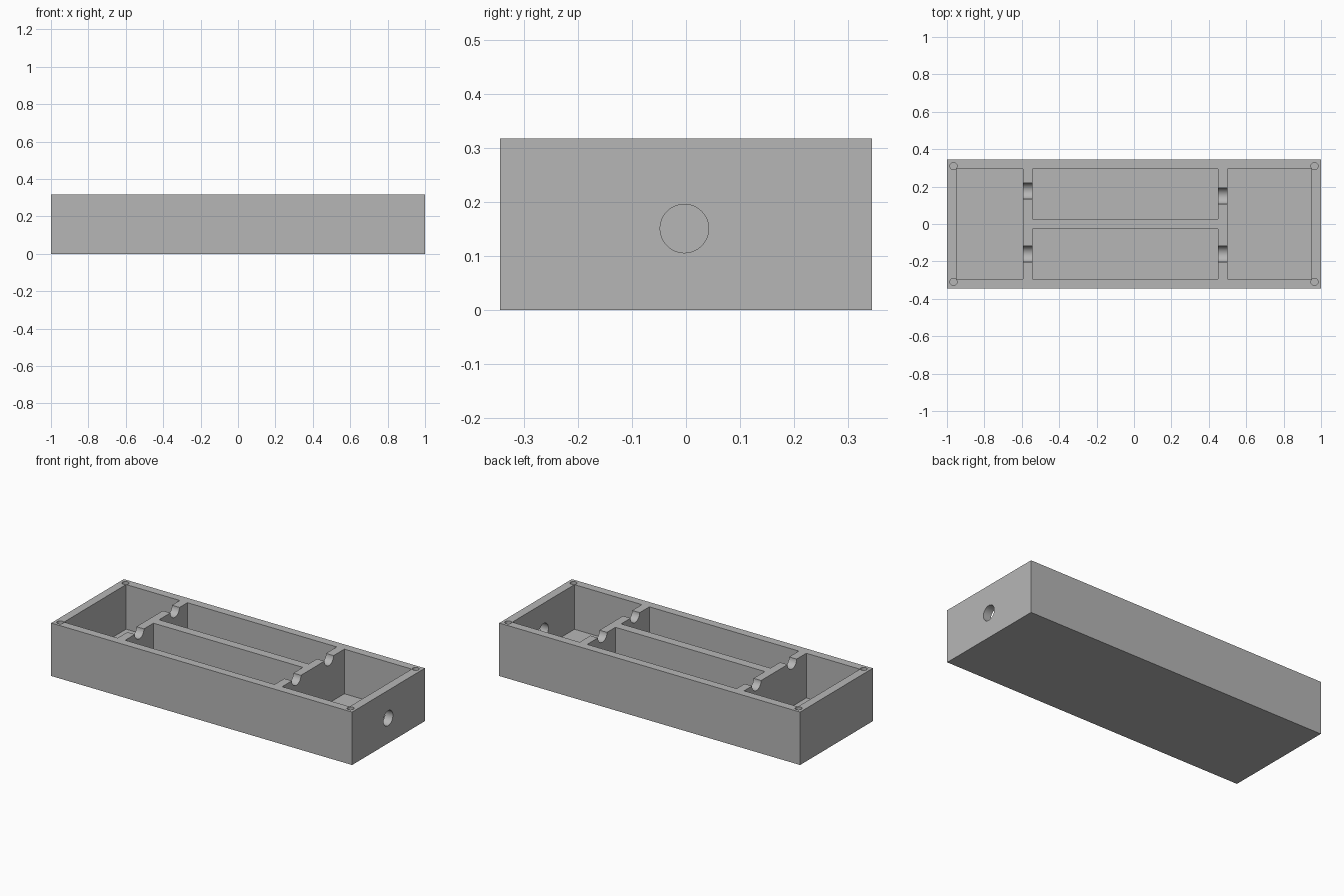
import bpy
import math

cube = bpy.data.objects.get("Cube")
if cube:
    bpy.data.objects.remove(cube, do_unlink=True)

L, W, H = 1.0, 0.345, 0.318      # half length, half width, height
FLOOR, INNER = 0.05, 0.295       # floor thickness, inner half width

grey = bpy.data.materials.new("plain_grey")
grey.use_nodes = True
colour = (0.47, 0.47, 0.47, 1)
grey.diffuse_color = colour
grey.node_tree.nodes["Principled BSDF"].inputs["Base Color"].default_value = colour


def block(name, x0, x1, y0, y1, z0, z1):
    bpy.ops.mesh.primitive_cube_add(
        size=1, location=((x0 + x1) / 2, (y0 + y1) / 2, (z0 + z1) / 2))
    ob = bpy.context.object
    ob.name = name
    ob.scale = (x1 - x0, y1 - y0, z1 - z0)
    bpy.ops.object.transform_apply(location=False, rotation=False, scale=True)
    ob.data.materials.append(grey)
    return ob


def drill(name, centre, radius, length, along_x=False):
    bpy.ops.mesh.primitive_cylinder_add(
        vertices=48, radius=radius, depth=length, location=centre,
        rotation=(0, math.pi / 2 if along_x else 0, 0))
    ob = bpy.context.object
    ob.name = name
    ob.data.materials.append(grey)
    return ob


tray = block("tray_body", -L, L, -W, W, 0, H)
top = H + 0.1

# Two end bays and two long middle bays
cutters = [
    block("left_end_bay", 0.5, 0.948, -INNER, INNER, FLOOR, top),
    block("right_end_bay", -0.95, -0.593, -INNER, INNER, FLOOR, top),
    block("back_long_bay", -0.543, 0.45, 0.027, INNER, FLOOR, top),
    block("front_long_bay", -0.543, 0.45, -INNER, -0.027, FLOOR, top),
]

# Half-round cable notches across the dividers
for x, y in ((-0.568, 0.177), (-0.568, -0.16), (0.475, 0.15), (0.475, -0.16)):
    cutters.append(drill("cable_notch", (x, y, H), 0.043, 0.09, True))

# Cable hole through one end wall
cutters.append(drill("cable_hole", (0.98, -0.003, 0.151), 0.045, 0.15, True))

# Screw holes in the four corners
for sx in (-1, 1):
    for sy in (-1, 1):
        cutters.append(drill("screw_hole", (sx * 0.965, sy * 0.31, H), 0.019, 0.3))

# Cut every opening out of the body
bpy.ops.object.select_all(action='DESELECT')
tray.select_set(True)
bpy.context.view_layer.objects.active = tray
for cutter in cutters:
    cutter.hide_render = True
    mod = tray.modifiers.new("cut", 'BOOLEAN')
    mod.operation = 'DIFFERENCE'
    mod.solver = 'EXACT'
    mod.object = cutter
    bpy.ops.object.modifier_apply(modifier=mod.name)
    bpy.data.objects.remove(cutter, do_unlink=True)

bpy.ops.object.shade_smooth_by_angle(angle=math.radians(30))
